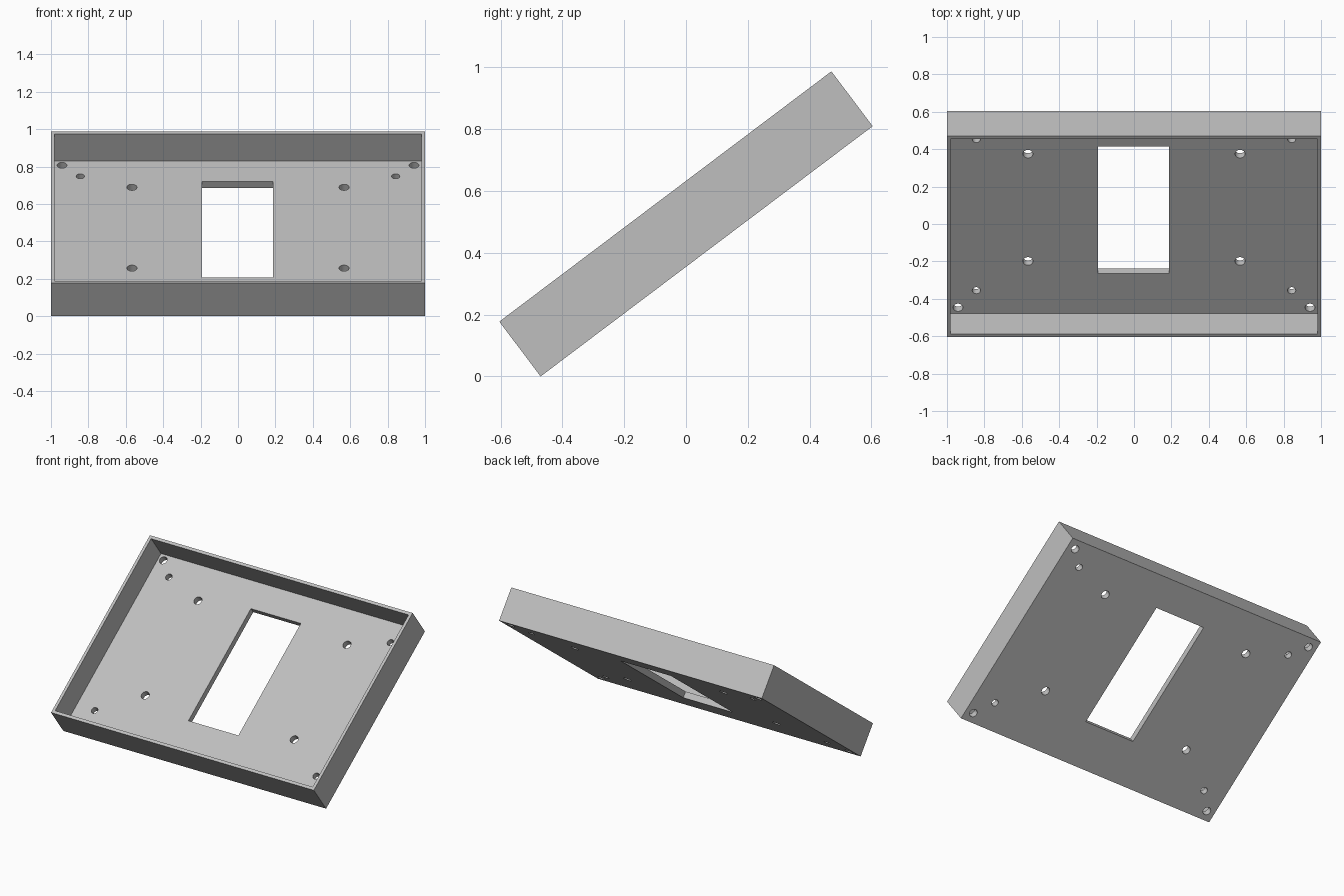
import bpy
import bmesh
from math import radians
from mathutils import Matrix

if "Cube" in bpy.data.objects:
    bpy.data.objects.remove(bpy.data.objects["Cube"], do_unlink=True)

LENGTH, DEPTH, WALL, FLOOR = 1.345, 0.222, 0.02, 0.042
TILT = radians(37)

grey = bpy.data.materials.new("light grey")
grey.use_nodes = True
colour = (0.52, 0.52, 0.52, 1)
grey.diffuse_color = colour
grey.node_tree.nodes["Principled BSDF"].inputs["Base Color"].default_value = colour


def add_box(bm, x0, x1, y0, y1, z0, z1):
    centre = Matrix.Translation(((x0 + x1) / 2, (y0 + y1) / 2, (z0 + z1) / 2))
    size = Matrix.Diagonal((x1 - x0, y1 - y0, z1 - z0, 1))
    bmesh.ops.create_cube(bm, size=1, matrix=centre @ size)


def add_hole(bm, x, y, radius):
    bmesh.ops.create_cone(bm, cap_ends=True, segments=32, radius1=radius, radius2=radius,
                          depth=DEPTH, matrix=Matrix.Translation((x, y, -DEPTH / 2)))


def make_object(name, bm):
    mesh = bpy.data.meshes.new(name)
    bm.to_mesh(mesh)
    bm.free()
    mesh.materials.append(grey)
    obj = bpy.data.objects.new(name, mesh)
    bpy.context.collection.objects.link(obj)
    return obj


def cut(target, cutter):
    cutter.hide_render = True
    mod = target.modifiers.new(cutter.name, "BOOLEAN")
    mod.operation, mod.solver, mod.object = "DIFFERENCE", "EXACT", cutter
    bpy.ops.object.select_all(action="DESELECT")
    target.select_set(True)
    bpy.context.view_layer.objects.active = target
    bpy.ops.object.modifier_apply(modifier=mod.name)
    bpy.data.objects.remove(cutter, do_unlink=True)


# Solid block, built flat and tilted afterwards
half, top = LENGTH / 2, DEPTH / 2
bm = bmesh.new()
add_box(bm, -1, 1, -half, half, -top, top)
tray = make_object("tray", bm)

# Open cavity with thin walls
bm = bmesh.new()
inner = half - WALL
add_box(bm, WALL - 1, 1 - WALL, -inner, inner, FLOOR - top, DEPTH)
cut(tray, make_object("cavity_cutter", bm))

# Window and mirrored screw holes through the floor
bm = bmesh.new()
add_box(bm, -0.192, 0.188, -0.383, 0.467, -DEPTH, 0)
for side in (-1, 1):
    for y in (-0.301, 0.417):
        add_hole(bm, side * 0.567, y, 0.027)
    for y in (-0.497, 0.515):
        add_hole(bm, side * 0.843, y, 0.022)
    for y in (-0.611, 0.613):
        add_hole(bm, side * 0.941, y, 0.026)
cut(tray, make_object("opening_cutter", bm))

# Tilt the tray and stand it on the ground
tray.data.transform(Matrix.Rotation(TILT, 4, "X"))
lowest = min(v.co.z for v in tray.data.vertices)
tray.data.transform(Matrix.Translation((0, 0, -lowest)))
bpy.ops.object.shade_smooth_by_angle(angle=radians(30))
